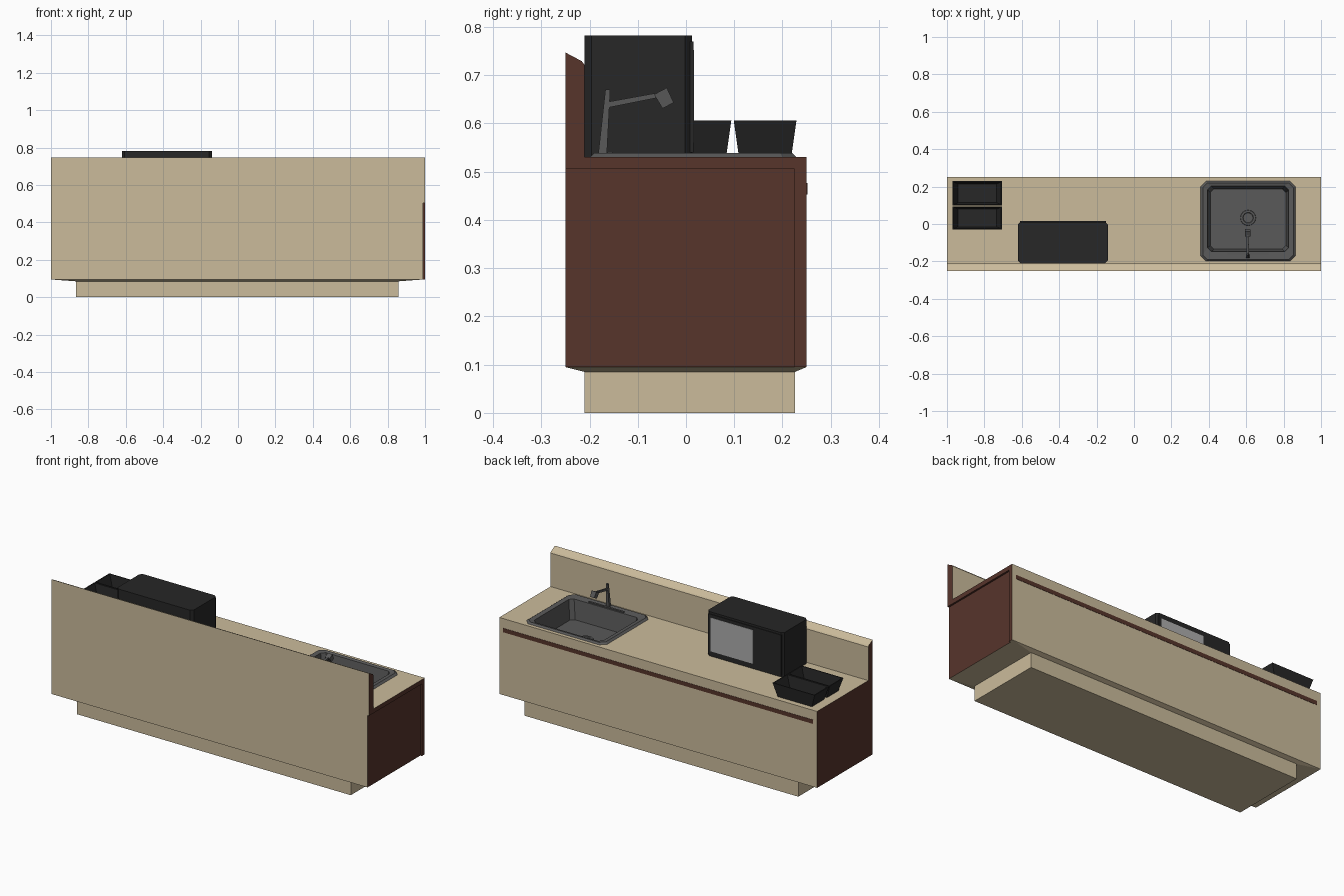
import bpy, bmesh, math
from mathutils import Vector

if "Cube" in bpy.data.objects:
    bpy.data.objects.remove(bpy.data.objects["Cube"])


def material(name, r, g, b):
    m = bpy.data.materials.new(name)
    m.diffuse_color = (r, g, b, 1)
    m.use_nodes = True
    m.node_tree.nodes["Principled BSDF"].inputs["Base Color"].default_value = m.diffuse_color
    return m


TAN = material("tan", 0.60, 0.50, 0.33)
BROWN = material("brown", 0.095, 0.035, 0.024)
BLACK = material("black", 0.02, 0.02, 0.02)
STEEL = material("steel", 0.10, 0.10, 0.10)
GLASS = material("glass", 0.42, 0.42, 0.42)


def loft(name, rings, mat):
    """Closed solid skinned through equal-length rings of points."""
    bm = bmesh.new()
    vs = [[bm.verts.new(p) for p in ring] for ring in rings]
    n = len(vs[0])
    for a, b in zip(vs, vs[1:]):
        for i in range(n):
            j = (i + 1) % n
            bm.faces.new((a[i], a[j], b[j], b[i]))
    bm.faces.new(vs[0][::-1])
    bm.faces.new(vs[-1])
    bmesh.ops.recalc_face_normals(bm, faces=bm.faces[:])
    me = bpy.data.meshes.new(name)
    bm.to_mesh(me)
    bm.free()
    me.materials.append(mat)
    ob = bpy.data.objects.new(name, me)
    bpy.context.collection.objects.link(ob)
    return ob


def rect(x0, x1, y0, y1, z, c=0.0):
    """Horizontal rectangle ring, with corner chamfer c."""
    if c == 0:
        return [(x0, y0, z), (x1, y0, z), (x1, y1, z), (x0, y1, z)]
    return [(x0 + c, y0, z), (x1 - c, y0, z), (x1, y0 + c, z), (x1, y1 - c, z),
            (x1 - c, y1, z), (x0 + c, y1, z), (x0, y1 - c, z), (x0, y0 + c, z)]


def box(name, x0, x1, y0, y1, z0, z1, mat, c=0.0):
    return loft(name, [rect(x0, x1, y0, y1, z0, c), rect(x0, x1, y0, y1, z1, c)], mat)


def cut(ob, cutter):
    mod = ob.modifiers.new("cut", 'BOOLEAN')
    mod.operation = 'DIFFERENCE'
    mod.solver = 'EXACT'
    mod.object = cutter
    bpy.context.view_layer.objects.active = ob
    bpy.ops.object.modifier_apply(modifier=mod.name)
    bpy.data.objects.remove(cutter)


def bar(name, p, q, w0, w1, mat):
    """Tapered square bar in the YZ plane from p to q."""
    p, q = Vector(p), Vector(q)
    side = Vector((1, 0, 0))
    up = side.cross((q - p).normalized())
    corners = [(-1, -1), (1, -1), (1, 1), (-1, 1)]
    return loft(name, [[o + side * a * w + up * b * w for a, b in corners]
                       for o, w in ((p, w0), (q, w1))], mat)


# Counter body and raised front screen, from one profile
profile = [(-0.25, 0.095), (0.25, 0.095), (0.25, 0.53), (-0.21, 0.53),
           (-0.21, 0.721), (-0.216, 0.729), (-0.25, 0.747)]
body = loft("counter_body", [[(x, y, z) for y, z in profile] for x in (-1, 1)], TAN)
cut(body, box("sink_cutter", 0.375, 0.845, -0.165, 0.215, 0.36, 0.6, TAN))
cut(body, box("panel_cutter", 0.99, 1.1, -0.3, 0.225, 0.0, 0.505, TAN))

# Brown end faces
body.data.materials.append(BROWN)
for f in body.data.polygons:
    if abs(f.center.x) > 0.985:
        f.material_index = 1

# Sloped underside and plinth
loft("underside", [rect(-1, 0.99, -0.25, 0.25, 0.095),
                   rect(-0.865, 0.857, -0.21, 0.226, 0.085)], TAN)
box("plinth", -0.865, 0.857, -0.21, 0.226, 0, 0.086, TAN)

# Long handle strip on the working side
box("handle_strip", -0.975, 0.975, 0.245, 0.2515, 0.453, 0.476, BROWN)

# Sink: shell under the counter, rim, basin
loft("sink", [rect(0.40, 0.82, -0.14, 0.195, 0.415, 0.02),
              rect(0.385, 0.835, -0.155, 0.208, 0.529, 0.02),
              rect(0.355, 0.865, -0.20, 0.23, 0.529, 0.03),
              rect(0.368, 0.852, -0.19, 0.22, 0.539, 0.025),
              rect(0.393, 0.827, -0.147, 0.202, 0.535, 0.02),
              rect(0.408, 0.812, -0.135, 0.188, 0.425, 0.02)], STEEL)


# Drain: ring with sunken middle
def circle(r, z):
    return [(0.61 + r * math.cos(i * math.pi / 8), 0.033 + r * math.sin(i * math.pi / 8), z)
            for i in range(16)]


loft("drain", [circle(0.042, 0.424), circle(0.040, 0.43),
               circle(0.029, 0.43), circle(0.026, 0.4265)], STEEL)

# Faucet
X = 0.608
box("faucet_plate", 0.50, 0.72, -0.163, -0.152, 0.534, 0.541, STEEL)
bar("faucet_post", (X, -0.173, 0.535), (X, -0.162, 0.67), 0.009, 0.005, STEEL)
bar("faucet_spout", (X, -0.165, 0.638), (X, -0.05, 0.66), 0.006, 0.005, STEEL)
bar("faucet_head", (X, -0.053, 0.667), (X, -0.037, 0.637), 0.015, 0.013, STEEL)

# Microwave with window and control panel
box("microwave", -0.62, -0.14, -0.21, 0.012, 0.53, 0.782, BLACK, 0.014)
box("microwave_door", -0.61, -0.15, 0.0, 0.0155, 0.54, 0.77, BLACK)
box("microwave_window", -0.435, -0.165, 0.01, 0.017, 0.56, 0.752, GLASS)

# Two open flared trays
for name, y0, y1 in (("tray_front", -0.03, 0.094), ("tray_back", 0.099, 0.229)):
    loft(name, [rect(-0.945, -0.73, y0 + 0.011, y1 - 0.011, 0.529),
                rect(-0.97, -0.705, y0, y1, 0.606),
                rect(-0.964, -0.711, y0 + 0.005, y1 - 0.005, 0.606),
                rect(-0.94, -0.735, y0 + 0.015, y1 - 0.015, 0.536)], BLACK)
